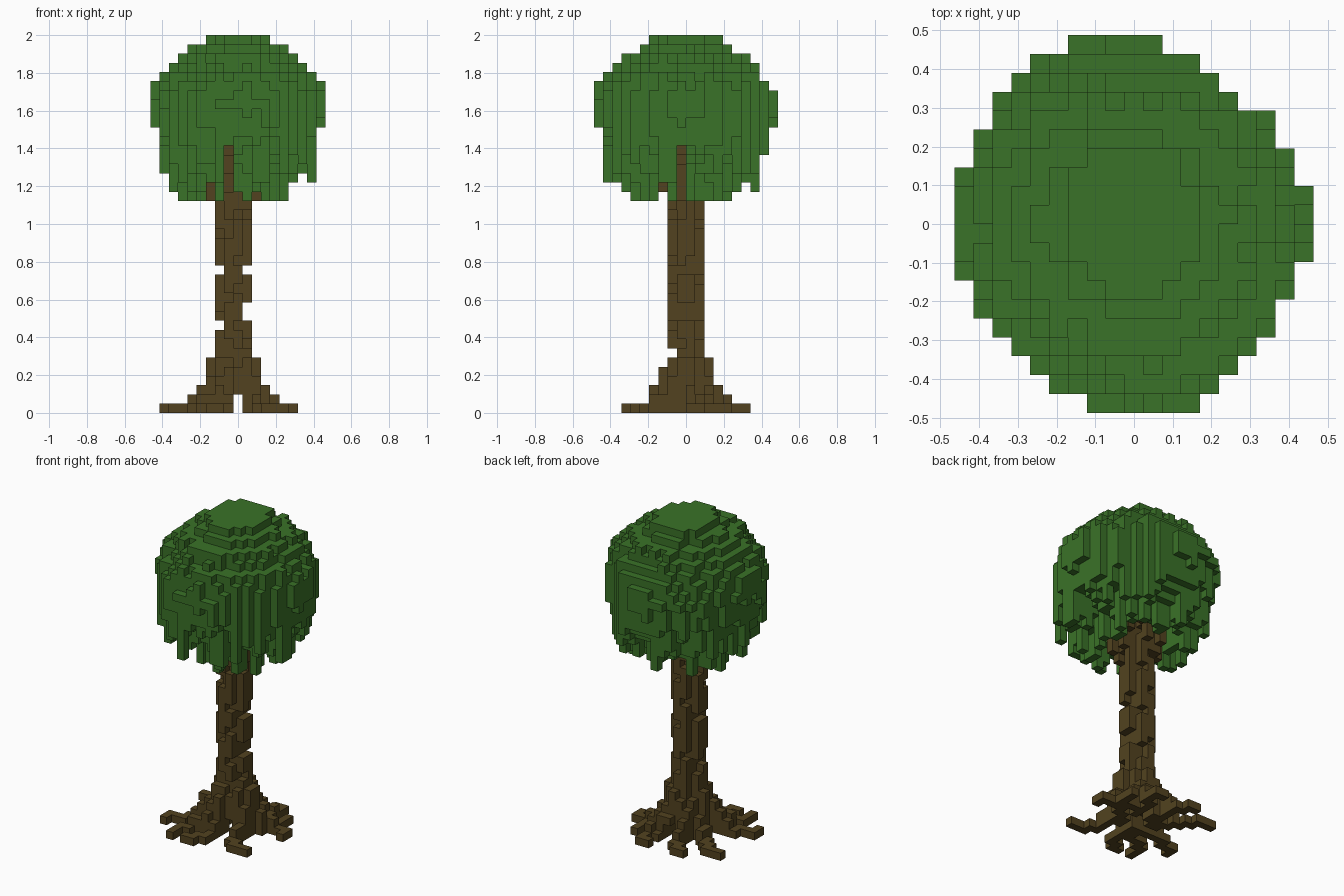
import bpy, bmesh, math, random
from mathutils import Vector

random.seed(5)
S = 2 / 41                      # block size
NX, NY, NZ = 19, 20, 41         # grid size

cube = bpy.data.objects.get("Cube")
if cube:
    bpy.data.objects.remove(cube, do_unlink=True)


def material(name, rgb):
    mat = bpy.data.materials.new(name)
    mat.use_nodes = True
    mat.diffuse_color = (*rgb, 1)
    mat.node_tree.nodes["Principled BSDF"].inputs["Base Color"].default_value = (*rgb, 1)
    return mat


def centre(i, j):
    return (i + 0.5 - NX / 2) * S, (j + 0.5 - NY / 2) * S


def cell(x, y):
    return math.floor(x / S + NX / 2), math.floor(y / S + NY / 2)


def build_blocks(name, cells, mat):
    """Make one mesh from the exposed faces of a set of grid blocks."""
    bm = bmesh.new()
    corners = {}

    def vert(p):
        key = tuple(round(c) for c in p)
        if key not in corners:
            corners[key] = bm.verts.new(((key[0] - NX / 2) * S, (key[1] - NY / 2) * S, key[2] * S))
        return corners[key]

    half = Vector((0.5, 0.5, 0.5))
    for c in sorted(cells):
        for axis in range(3):
            for sign in (-1, 1):
                n = Vector((0, 0, 0))
                n[axis] = sign
                if tuple(int(a + b) for a, b in zip(c, n)) in cells:
                    continue
                u = Vector((0, 0, 0))
                u[(axis + 1) % 3] = 1
                v = n.cross(u)
                mid = Vector(c) + half + n / 2
                quad = [mid + (a * u + b * v) / 2 for a, b in ((-1, -1), (1, -1), (1, 1), (-1, 1))]
                bm.faces.new([vert(p) for p in quad])
    mesh = bpy.data.meshes.new(name)
    bm.to_mesh(mesh)
    bm.free()
    mesh.materials.append(mat)
    obj = bpy.data.objects.new(name, mesh)
    bpy.context.collection.objects.link(obj)
    return obj


bark = material("brown bark", (0.085, 0.055, 0.014))
leaf = material("green leaf", (0.042, 0.168, 0.021))

# Canopy: uneven round footprint, first and end column of each row from front to back
ROWS = [(7, 13), (5, 14), (4, 15), (3, 16), (2, 17), (1, 17), (1, 18), (0, 18), (0, 19), (0, 19),
        (0, 19), (0, 19), (0, 18), (1, 18), (1, 17), (2, 17), (2, 15), (3, 14), (4, 13), (6, 11)]
LAYER_RADII = [0.177, 0.235, 0.31, 0.36, 0.405, 0.437, 0.465]
FULL = 0.47


def strand_bottom(t):
    """Lowest height of a strand at a fraction t of the canopy radius."""
    if t < 0.42:
        return random.uniform(1.36, 1.48)
    if t > 0.93:
        return random.uniform(1.5, 1.64)
    base = 1.64 - 0.36 * math.sqrt(1 - t * t)
    long_strand = random.random() < 0.45
    return base - (random.uniform(0.1, 0.24) if long_strand else random.uniform(0, 0.08))


canopy = set()
for j, (first, end) in enumerate(ROWS):
    for i in range(first, end):
        x, y = centre(i, j)
        r = math.hypot(x, y * 0.97)
        wobble = random.uniform(-0.022, 0.022) if r > 0.18 else 0
        top = NZ - sum(r + wobble > rad for rad in LAYER_RADII)
        bottom = round(strand_bottom(min(r / FULL, 1)) / S)
        if (i == 8 and y < 0) or (j == 9 and x > 0):    # gaps that show the trunk
            bottom = max(bottom, 29)
        canopy.update((i, j, k) for k in range(bottom, top))
build_blocks("canopy", canopy, leaf)

# Trunk: rough round column with chipped outer blocks
CX = -S / 2
trunk = set()
for i in range(7, 11):
    for j in range(8, 12):
        x, y = centre(i, j)
        edge = math.hypot(x - CX, y) / S
        if edge > 2:
            continue
        longest, gap = (30, 0) if edge < 1.2 else (6, 2)
        k = 2
        while k < 30:
            run = random.randint(2, longest)
            trunk.update((i, j, z) for z in range(k, min(k + run, 30)))
            k += run + random.randint(min(gap, 1), gap)
build_blocks("trunk", trunk, bark)

# Roots: crooked arms on the ground, stacked higher near the trunk
ROOT_ENDS = [(-0.24, -0.3), (-0.13, -0.32), (0.22, -0.29), (0.29, 0.04), (0.2, 0.21),
             (0.07, 0.32), (-0.18, 0.32), (-0.39, 0.22), (-0.39, -0.17)]
HEIGHT_STEPS = [(0.26, 1), (0.2, 2), (0.16, 3), (0.135, 5)]
roots = set()
for ex, ey in ROOT_ENDS:
    length = math.hypot(ex - CX, ey)
    bend = random.choice((-1, 1)) * 0.035
    last = None
    for n in range(41):
        f = 0.2 + 0.8 * n / 40
        sway = bend * math.sin(f * math.pi * 2)
        x = CX + (ex - CX) * f - ey / length * sway
        y = ey * f + (ex - CX) / length * sway
        i, j = cell(x, y)
        path = [(i, j)]
        if last and i != last[0] and j != last[1]:
            path.append((last[0], j))      # keep diagonal steps joined
        last = (i, j)
        for a, b in path:
            px, py = centre(a, b)
            d = math.hypot(px - CX, py)
            high = 1
            for reach, level in HEIGHT_STEPS:
                if d < reach:
                    high = level + (random.random() < 0.2)
            roots.update((a, b, k) for k in range(0 if a != 9 else 2, high))
roots -= trunk
build_blocks("roots", roots, bark)

# Branches: short limbs spreading upward into the canopy
branches = set()
for n in range(7):
    angle = n * math.tau / 7 + 0.35
    start = random.randint(22, 24)
    for step in range(8):
        reach = 0.1 + 0.018 * step
        i, j = cell(CX + reach * math.cos(angle), reach * math.sin(angle))
        branches.update((i, j, start + step + h) for h in range(2))
branches -= trunk | canopy
build_blocks("branches", branches, bark)
